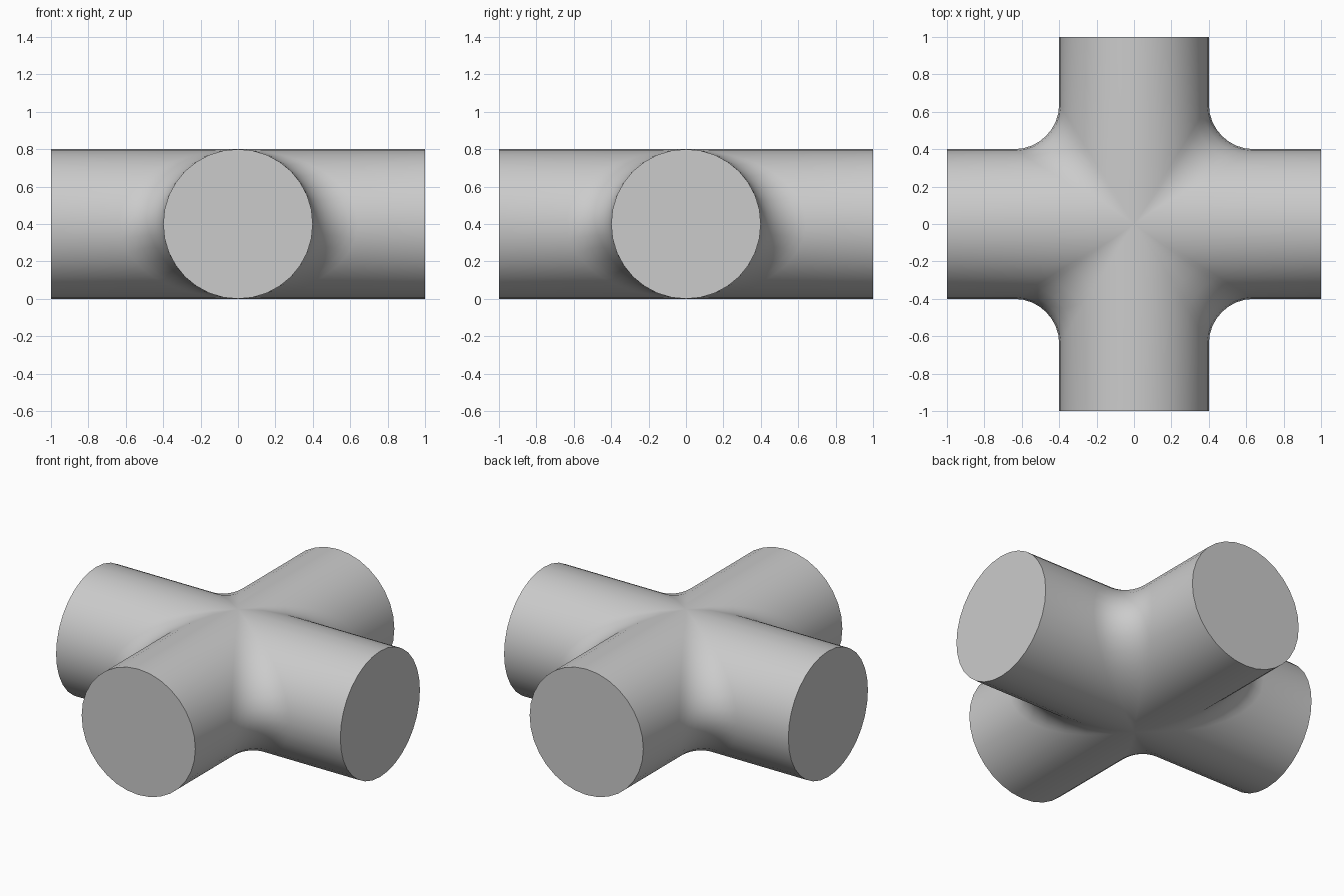
import bpy
import bmesh
from math import sin, cos, pi
from mathutils import Vector, Matrix

if "Cube" in bpy.data.objects:
    bpy.data.objects.remove(bpy.data.objects["Cube"], do_unlink=True)

R = 0.4          # pipe radius
FILLET = 0.24    # radius of the ball rolled along each inner corner
HALF = 1.0       # arm length from the centre
ROWS = 16        # steps over half the pipe circumference
ARC = 8          # steps across the fillet

grey = bpy.data.materials.new("plain_grey")
grey.use_nodes = True
colour = (0.6, 0.6, 0.6, 1)
grey.diffuse_color = colour
grey.node_tree.nodes["Principled BSDF"].inputs["Base Color"].default_value = colour


def section(t):
    """Points from the +x arm's end, round the fillet, to the +y arm's end."""
    c, s = cos(t), sin(t)
    ball = Vector((c, c, s)) * (R + FILLET)
    start, end = Vector((0, -c, -s)), Vector((-c, 0, -s))
    angle = start.angle(end)
    points = [Vector((HALF, R * c, R * s))]
    for i in range(ARC + 1):
        k = i / ARC
        if angle < 1e-4:
            d = start
        else:
            d = (start * sin((1 - k) * angle) + end * sin(k * angle)) / sin(angle)
        points.append(ball + d * FILLET)
    points.append(Vector((R * c, HALF, R * s)))
    return points


# One quarter skin, repeated round the vertical axis
bm = bmesh.new()
rows = [section(-pi / 2 + pi * j / ROWS) for j in range(ROWS + 1)]
for quarter in range(4):
    turn = Matrix.Translation((0, 0, R)) @ Matrix.Rotation(quarter * pi / 2, 4, 'Z')
    grid = [[bm.verts.new(turn @ p) for p in row] for row in rows]
    for low, high in zip(grid, grid[1:]):
        for i in range(len(low) - 1):
            bm.faces.new((low[i], low[i + 1], high[i + 1], high[i]))
bmesh.ops.remove_doubles(bm, verts=bm.verts, dist=1e-4)
bmesh.ops.dissolve_degenerate(bm, edges=bm.edges, dist=1e-5)

# Flat caps on the four open ends
bmesh.ops.holes_fill(bm, edges=[e for e in bm.edges if e.is_boundary], sides=0)
bmesh.ops.recalc_face_normals(bm, faces=bm.faces)

mesh = bpy.data.meshes.new("pipe_cross")
bm.to_mesh(mesh)
bm.free()
mesh.materials.append(grey)
pipe = bpy.data.objects.new("pipe_cross", mesh)
bpy.context.collection.objects.link(pipe)

bpy.ops.object.select_all(action='DESELECT')
pipe.select_set(True)
bpy.context.view_layer.objects.active = pipe
bpy.ops.object.shade_smooth_by_angle()
